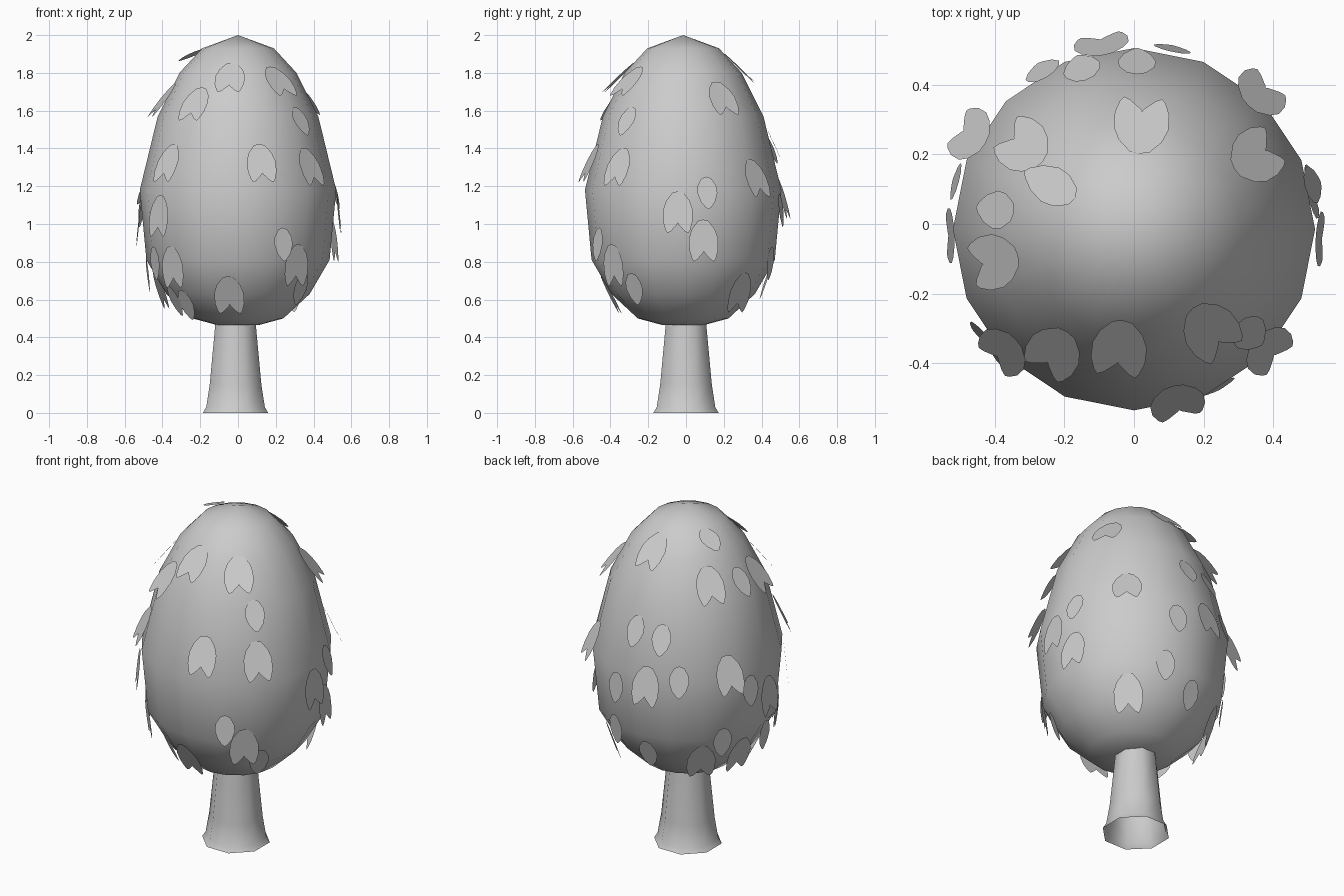
import bpy
import bmesh
from math import sin, cos, pi, radians
from mathutils import Vector

old = bpy.data.objects.get("Cube")
if old:
    bpy.data.objects.remove(old, do_unlink=True)

grey = bpy.data.materials.new("light_grey")
grey.use_nodes = True
grey.diffuse_color = (0.6, 0.6, 0.6, 1)
grey.node_tree.nodes["Principled BSDF"].inputs["Base Color"].default_value = (0.6, 0.6, 0.6, 1)

CENTRE_Y = -0.015
# Crown outline as (radius, height), bottom to top
CROWN = [(0, 0.46), (0.11, 0.465), (0.24, 0.5), (0.38, 0.63), (0.485, 0.81),
         (0.52, 1.18), (0.425, 1.57), (0.31, 1.8), (0.19, 1.93), (0, 2.0)]
TRUNK = [(0.187, 0), (0.168, 0.03), (0.148, 0.15), (0.116, 0.47), (0.11, 0.52)]


def finish(bm, name, smooth_angle=None):
    mesh = bpy.data.meshes.new(name)
    bm.to_mesh(mesh)
    bm.free()
    obj = bpy.data.objects.new(name, mesh)
    bpy.context.collection.objects.link(obj)
    mesh.materials.append(grey)
    if smooth_angle:
        bpy.ops.object.select_all(action='DESELECT')
        obj.select_set(True)
        bpy.context.view_layer.objects.active = obj
        bpy.ops.object.shade_smooth_by_angle(angle=radians(smooth_angle))
    return obj


def lathe(name, profile, sides, cx, cy, turn=0):
    bm = bmesh.new()
    rings = []
    for r, z in profile:
        count = sides if r else 1
        rings.append([bm.verts.new((cx + r * cos(2 * pi * i / sides + turn),
                                    cy + r * sin(2 * pi * i / sides + turn), z))
                      for i in range(count)])
    for low, high in zip(rings, rings[1:]):
        for i in range(sides):
            j = (i + 1) % sides
            corners = [low[i % len(low)], low[j % len(low)],
                       high[j % len(high)], high[i % len(high)]]
            bm.faces.new(list(dict.fromkeys(corners)))
    return finish(bm, name, 60)


def crown_at(z):
    """Radius and downhill direction of the crown at a height."""
    for (r0, z0), (r1, z1) in zip(CROWN, CROWN[1:]):
        if z0 <= z <= z1:
            k = (z - z0) / (z1 - z0)
            return r0 + k * (r1 - r0), Vector((r0 - r1, z0 - z1)).normalized()


# Half outline of a leaf: (side, distance down) from stem to tip
HALF = [(0.25, 0.06), (0.46, 0.28), (0.5, 0.5), (0.36, 0.76), (0.14, 0.94)]
OUTLINE = ([(0, 0)] + HALF + [(0, 1)] + [(-u, v) for u, v in reversed(HALF)])


def add_leaf(bm, azimuth, z, length, width, fan=0):
    """Flat leaf hanging from the crown, its tip lifted off the surface."""
    a = radians(azimuth)
    out = Vector((cos(a), sin(a), 0))
    side = Vector((-sin(a), cos(a), 0))
    top = z + length * 0.45
    r, slope = crown_at(min(top, 1.97))
    r_mid, slope_mid = crown_at(z)
    slope = (slope + slope_mid).normalized()
    down = out * slope.x + Vector((0, 0, slope.y))
    normal = side.cross(down).normalized()
    if normal.dot(out) < 0:
        normal = -normal
    down = (down + normal * 0.2).normalized()
    base = out * (r + 0.003) + Vector((0, CENTRE_Y, top))
    verts = []
    for u, v in OUTLINE:
        x, y = u * width, v * length
        p = base + side * (x * cos(fan) + y * sin(fan)) + down * (y * cos(fan) - x * sin(fan))
        verts.append(bm.verts.new(p))
    face = bm.faces.new(verts)
    face.normal_update()
    if face.normal.dot(normal) < 0:
        face.normal_flip()


lathe("crown", CROWN, 16, 0, CENTRE_Y)
lathe("trunk", TRUNK, 8, -0.013, 0, pi / 8)

# Leaf positions as (azimuth in degrees, height)
PAIRS = [(-97, 1.75), (-53, 1.73), (-123, 1.62), (193, 1.64), (-76, 1.32), (-137, 1.32),
         (-42, 1.3), (-142, 1.05), (-50, 0.79), (-97, 0.62), (-136, 0.78), (-3, 1.07),
         (12, 0.92), (31, 1.65), (47, 1.24), (47, 0.64), (86, 1.8), (143, 1.67),
         (100, 1.14), (150, 1.2), (182, 1.0), (135, 0.66), (166, 0.66)]
SINGLES = [(-42, 1.54), (14, 1.17), (-62, 0.9), (-38, 0.66), (152, 1.85), (172, 1.65),
           (89, 1.42), (108, 1.4), (78, 1.08), (120, 1.18), (165, 1.08), (205, 0.8),
           (148, 0.79), (96, 0.69), (72, 0.8), (185, 0.74), (205, 0.59), (-140, 0.57)]

pairs = bmesh.new()
for azimuth, z in PAIRS:
    for fan in (-0.24, 0.24):
        add_leaf(pairs, azimuth, z, 0.23, 0.105, fan)
finish(pairs, "paired_leaves")

singles = bmesh.new()
for azimuth, z in SINGLES:
    add_leaf(singles, azimuth, z, 0.18, 0.11)
finish(singles, "single_leaves")
